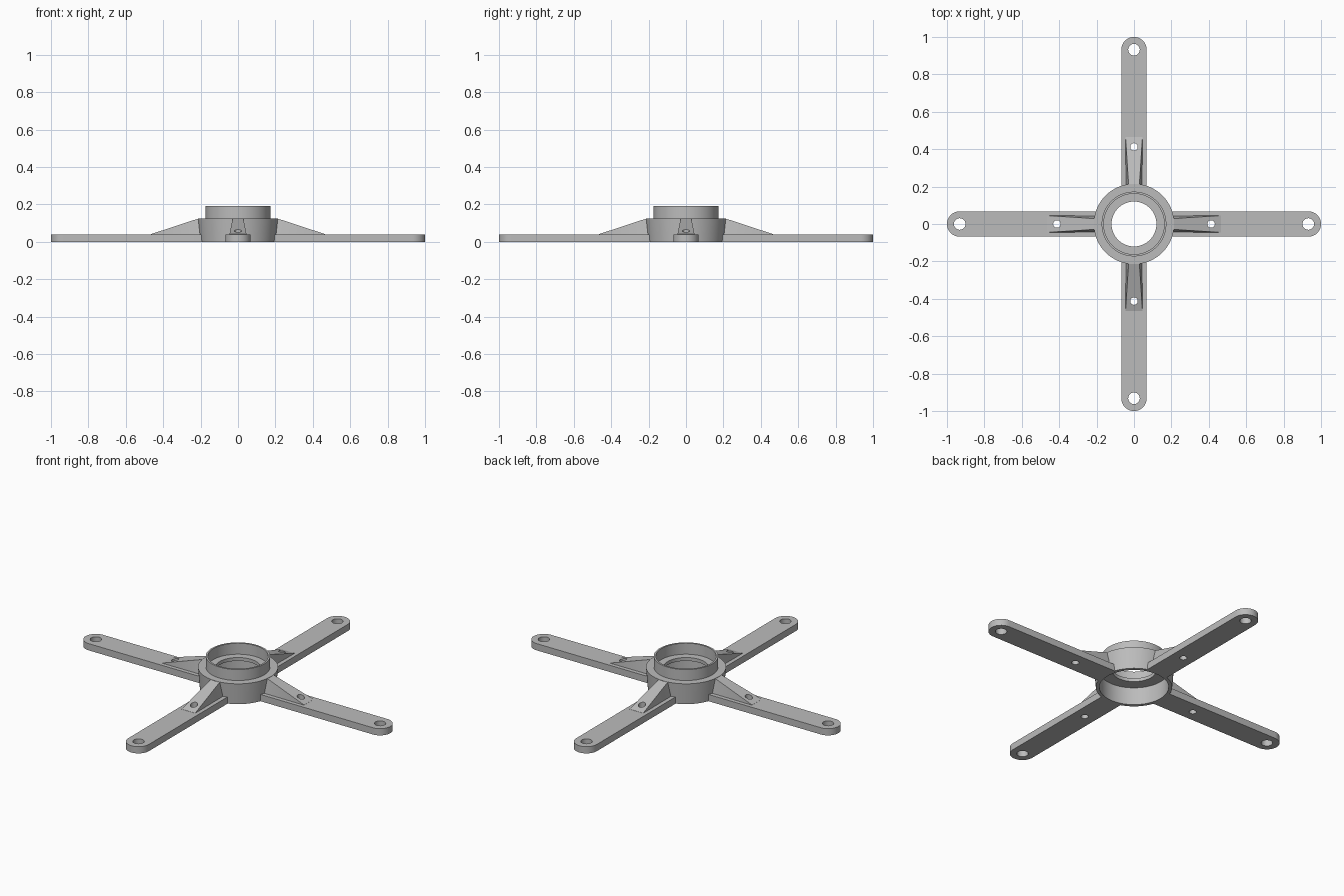
import bpy, bmesh, math

cube = bpy.data.objects.get("Cube")
if cube:
    bpy.data.objects.remove(cube, do_unlink=True)

grey = bpy.data.materials.new("plain grey")
grey.use_nodes = True
colour = (0.5, 0.5, 0.5, 1)
grey.diffuse_color = colour
grey.node_tree.nodes["Principled BSDF"].inputs["Base Color"].default_value = colour


def make_object(name, bm):
    bmesh.ops.recalc_face_normals(bm, faces=bm.faces)
    mesh = bpy.data.meshes.new(name)
    bm.to_mesh(mesh)
    bm.free()
    mesh.materials.append(grey)
    obj = bpy.data.objects.new(name, mesh)
    bpy.context.collection.objects.link(obj)
    return obj


def activate(obj):
    bpy.ops.object.select_all(action="DESELECT")
    obj.select_set(True)
    bpy.context.view_layer.objects.active = obj


def smooth(obj):
    activate(obj)
    bpy.ops.object.shade_smooth_by_angle(angle=math.radians(30))


def lathe(name, profile, steps=96):
    """Spin a closed (radius, height) profile around z."""
    bm = bmesh.new()
    rings = []
    for i in range(steps):
        a = math.tau * i / steps
        rings.append([bm.verts.new((r * math.cos(a), r * math.sin(a), z)) for r, z in profile])
    for i, ring in enumerate(rings):
        following = rings[(i + 1) % steps]
        for j in range(len(profile)):
            k = (j + 1) % len(profile)
            bm.faces.new((ring[j], following[j], following[k], ring[k]))
    return make_object(name, bm)


def drill(obj, x, radius):
    """Cut a vertical round hole at distance x along the arm."""
    bm = bmesh.new()
    bmesh.ops.create_cone(bm, cap_ends=True, segments=32, radius1=radius, radius2=radius, depth=1)
    bmesh.ops.translate(bm, verts=bm.verts, vec=(x, 0, 0))
    cutter = make_object("hole_cutter", bm)
    cutter.hide_render = True
    mod = obj.modifiers.new("hole", "BOOLEAN")
    mod.operation = "DIFFERENCE"
    mod.solver = "EXACT"
    mod.object = cutter
    activate(obj)
    bpy.ops.object.modifier_apply(modifier=mod.name)
    bpy.data.objects.remove(cutter, do_unlink=True)


# Hollow hub: tapered skirt, raised collar and an inner ledge round the bore
hub = lathe("hub", [(0.205, 0), (0.215, 0.125), (0.173, 0.125), (0.173, 0.19),
                    (0.162, 0.19), (0.162, 0.125), (0.12, 0.125), (0.12, 0.105),
                    (0.188, 0.105), (0.186, 0)])
smooth(hub)

# Flat arm with a rounded tip
half, thick, inner = 0.068, 0.04, 0.19
outline = [(inner, -half)]
for i in range(25):
    a = math.pi * (i / 24 - 0.5)
    outline.append((1 - half + half * math.cos(a), half * math.sin(a)))
outline.append((inner, half))
bm = bmesh.new()
base = bm.faces.new([bm.verts.new((x, y, 0)) for x, y in outline])
top = bmesh.ops.extrude_face_region(bm, geom=[base])
bmesh.ops.translate(bm, vec=(0, 0, thick),
                    verts=[g for g in top["geom"] if isinstance(g, bmesh.types.BMVert)])
arm = make_object("arm", bm)
drill(arm, 1 - half, 0.031)
drill(arm, 0.412, 0.02)
smooth(arm)

# Sloping gusset with drafted sides, sunk slightly into arm and hub
bm = bmesh.new()
for x, y, z in [(0.2, 0.045, 0.03), (0.465, 0.045, 0.03), (0.465, 0.045, 0.041), (0.212, 0.029, 0.124)]:
    for side in (-1, 1):
        bm.verts.new((x, y * side, z))
bmesh.ops.convex_hull(bm, input=bm.verts)
gusset = make_object("gusset", bm)
drill(gusset, 0.412, 0.02)
smooth(gusset)

# Repeat arm and gusset on the other three sides
for part in (arm, gusset):
    base_name = part.name
    part.name = base_name + "_left"
    for turn, side in enumerate(("back", "right", "front"), 1):
        copy = part.copy()
        copy.name = base_name + "_" + side
        copy.rotation_euler.z = turn * math.pi / 2
        bpy.context.collection.objects.link(copy)
